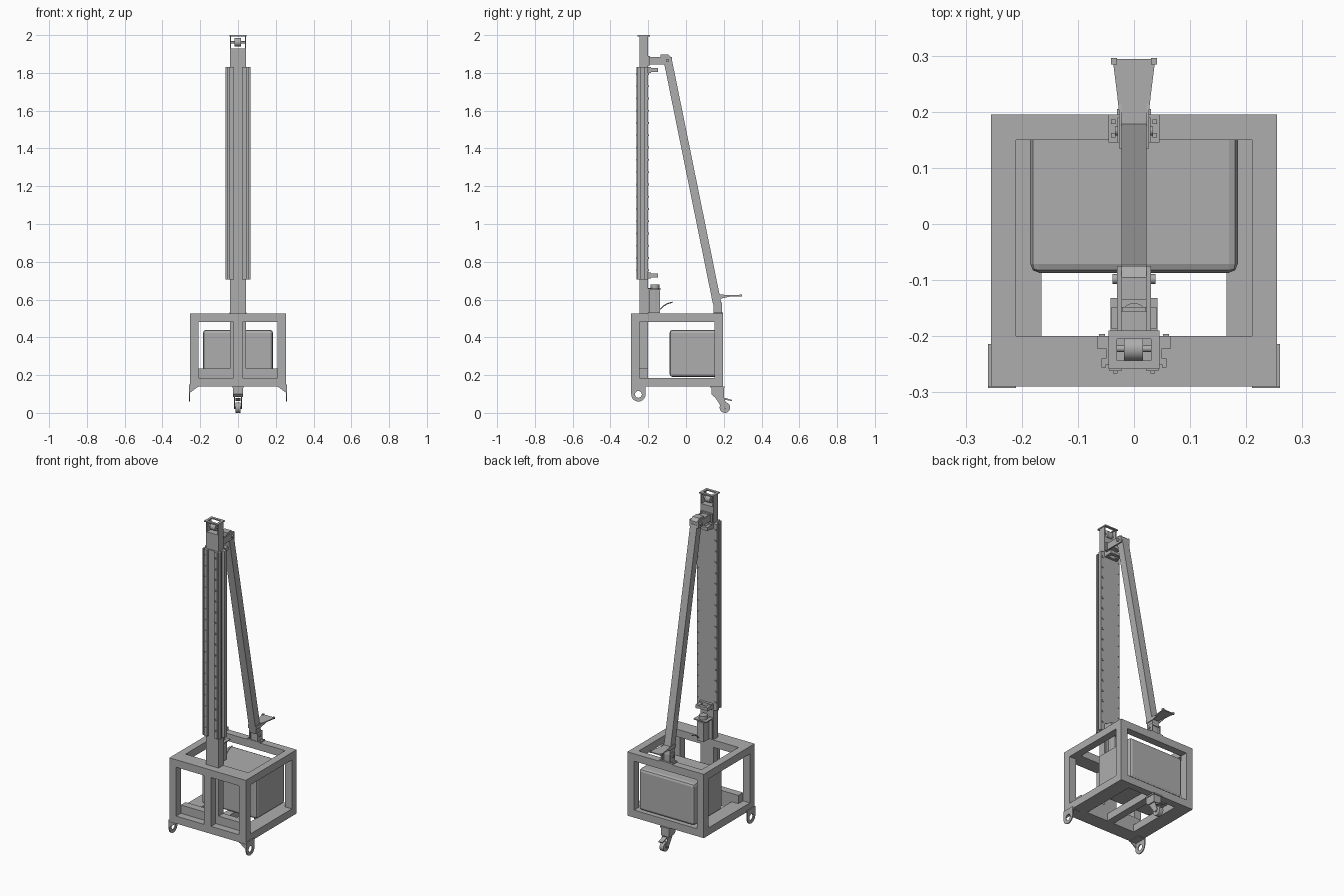
import bpy, bmesh, math
from mathutils import Vector

old = bpy.data.objects.get("Cube")
if old:
    bpy.data.objects.remove(old)

steel = bpy.data.materials.new("plain grey steel")
steel.use_nodes = True
GREY = (0.42, 0.42, 0.42, 1)
steel.diffuse_color = GREY
steel.node_tree.nodes["Principled BSDF"].inputs["Base Color"].default_value = GREY


def finish(name, bm):
    bmesh.ops.recalc_face_normals(bm, faces=bm.faces)
    mesh = bpy.data.meshes.new(name)
    bm.to_mesh(mesh)
    bm.free()
    mesh.materials.append(steel)
    ob = bpy.data.objects.new(name, mesh)
    bpy.context.collection.objects.link(ob)
    return ob


def box(name, x, y, z, bevel=0, segments=3):
    """Box from (min, max) pairs."""
    bm = bmesh.new()
    bmesh.ops.create_cube(bm, size=1)
    for v in bm.verts:
        v.co = [p[0] if c < 0 else p[1] for c, p in zip(v.co, (x, y, z))]
    ob = finish(name, bm)
    if bevel:
        mod = ob.modifiers.new("rounding", "BEVEL")
        mod.width, mod.segments = bevel, segments
    return ob


def pair(name, x, y, z):
    """Box on the left and its mirror on the right."""
    box("left_" + name, x, y, z)
    box("right_" + name, (-x[1], -x[0]), y, z)


def prism(name, points, axis, lo, hi):
    """Outline extruded along x ('X': points are y,z) or z ('Z': points are x,y)."""
    bm = bmesh.new()
    place = (lambda p, d: (d, p[0], p[1])) if axis == "X" else (lambda p, d: (p[0], p[1], d))
    a = [bm.verts.new(place(p, lo)) for p in points]
    b = [bm.verts.new(place(p, hi)) for p in points]
    bm.faces.new(a)
    bm.faces.new(b)
    for i in range(len(a)):
        j = (i + 1) % len(a)
        bm.faces.new((a[i], a[j], b[j], b[i]))
    return finish(name, bm)


def cylinder(name, start, end, radius, sides=24):
    start, end = Vector(start), Vector(end)
    bm = bmesh.new()
    bmesh.ops.create_cone(bm, cap_ends=True, segments=sides, radius1=radius,
                          radius2=radius, depth=(end - start).length)
    ob = finish(name, bm)
    ob.location = (start + end) / 2
    ob.rotation_mode = "QUATERNION"
    ob.rotation_quaternion = (end - start).to_track_quat("Z", "Y")
    for p in ob.data.polygons:
        p.use_smooth = len(p.vertices) == 4
    return ob


# Base frame
T = 0.045
W, F, B, LOW, TOP = 0.255, -0.29, 0.195, 0.14, 0.525
for level, z in (("lower", (LOW, LOW + T)), ("upper", (TOP - T, TOP))):
    box(level + "_front_beam", (-W, W), (F, F + T), z)
    box(level + "_back_beam", (-W, W), (B - T, B), z)
    pair(level + "_side_beam", (W - T, W), (F + T, B - T), z)
for end, y in (("front", (F, F + T)), ("back", (B - T, B))):
    pair(end + "_corner_post", (W - T, W), y, (LOW + T, TOP - T))
box("front_centre_post", (-0.023, 0.023), (F, F + T), (LOW + T, TOP - T))
box("upper_mast_beam", (T - W, W - T), (F + T, F + 2 * T), (TOP - T, TOP))
box("lower_mast_beam", (T - W, W - T), (F + T, F + 2 * T), (LOW, 0.235))
pair("tray_rail", (0.165, W - T), (F + 2 * T, B - T), (LOW, LOW + T))
box("centre_floor_beam", (-0.023, 0.023), (F + 2 * T, B - T), (LOW, LOW + T))

# Counterweight case
box("counterweight", (-0.185, 0.185), (-0.087, 0.188), (0.19, 0.44), 0.016, 2)

# Front wheel brackets: rounded plates with an axle hole and a gusset
for side, s in (("left", 1), ("right", -1)):
    cy, cz, r = -0.252, 0.098, 0.038
    outline = [(F, LOW + 0.01)]
    outline += [(cy + r * math.cos(a), cz + r * math.sin(a))
                for a in (math.pi + math.pi * i / 16 for i in range(17))]
    outline += [(-0.214, LOW + 0.01)]
    plate = prism(side + "_wheel_plate", outline, "X", s * 0.254, s * 0.26)
    hole = cylinder(side + "_axle_cutter", (s * 0.2, cy, cz), (s * 0.3, cy, cz), 0.018)
    hole.hide_render = True
    hole.hide_viewport = True
    cut = plate.modifiers.new("axle hole", "BOOLEAN")
    cut.operation, cut.object, cut.solver = "DIFFERENCE", hole, "EXACT"
    bm = bmesh.new()
    vs = [bm.verts.new((s * x, y, z)) for y in (F, F + 0.005)
          for x, z in ((0.21, LOW), (0.256, LOW), (0.256, 0.105))]
    for f in ((0, 1, 2), (3, 5, 4), (0, 3, 4, 1), (1, 4, 5, 2), (2, 5, 3, 0)):
        bm.faces.new([vs[i] for i in f])
    finish(side + "_wheel_gusset", bm)
    box(side + "_wheel_top_plate", sorted((s * 0.21, s * 0.26)), (F - 0.002, -0.214), (LOW - 0.004, LOW))

# Rear caster
box("caster_mount", (-0.03, 0.03), (0.13, 0.205), (0.132, LOW))
prism("caster_block", [(0.135, LOW), (0.2, LOW), (0.2, 0.085), (0.15, 0.085), (0.135, 0.1)], "X", -0.026, 0.026)
for side, s in (("left", 1), ("right", -1)):
    prism(side + "_caster_fork", [(0.15, 0.088), (0.198, 0.088), (0.22, 0.03), (0.205, 0.02), (0.188, 0.03)],
          "X", s * 0.016, s * 0.02)
cylinder("caster_wheel", (-0.013, 0.206, 0.028), (0.013, 0.206, 0.028), 0.028)
cylinder("caster_axle", (-0.022, 0.206, 0.028), (0.022, 0.206, 0.028), 0.007, 12)
prism("caster_brake", [(0.19, 0.078), (0.205, 0.08), (0.245, 0.068), (0.243, 0.062), (0.205, 0.07)], "X", -0.013, 0.013)

# Mast with sliding rails
box("mast_tube", (-0.042, 0.042), (-0.245, -0.2), (0.235, 1.93))
box("mast_sleeve", (-0.05, 0.05), (-0.25, -0.2), (0.705, 1.83))
pair("front_guide", (0.022, 0.044), (-0.262, -0.25), (0.705, 1.83))
pair("side_guide", (0.05, 0.066), (-0.222, -0.2), (0.705, 1.83))
pair("guide_lip", (0.05, 0.058), (-0.256, -0.24), (0.705, 1.83))
for i in range(17):
    z = 0.75 + i * 0.065
    pair("front_bolt_%d" % i, (0.029, 0.037), (-0.266, -0.262), (z, z + 0.009))
    pair("back_bolt_%d" % i, (0.052, 0.062), (-0.2, -0.196), (z, z + 0.009))

# Open mast head with pulley
pair("head_cheek", (0.036, 0.042), (-0.245, -0.2), (1.93, 2.0))
pair("head_side_lip", (0.03, 0.045), (-0.258, -0.19), (1.993, 2.0))
for end, y in (("front", (-0.258, -0.243)), ("back", (-0.205, -0.19))):
    box("head_%s_lip" % end, (-0.03, 0.03), y, (1.993, 2.0))
cylinder("head_pulley", (-0.018, -0.222, 1.962), (0.016, -0.222, 1.962), 0.022)
cylinder("head_pulley_axle", (-0.036, -0.222, 1.962), (0.036, -0.222, 1.962), 0.006, 12)

# Brackets on the back of the mast
for name, z in (("upper", 1.8), ("lower", 0.712)):
    box(name + "_stop_plate", (-0.042, 0.042), (-0.2, -0.185), (z, z + 0.032))
    pair(name + "_stop_arm", (0.02, 0.04), (-0.185, -0.148), (z + 0.004, z + 0.025))
    box(name + "_stop_bridge", (-0.02, 0.02), (-0.168, -0.148), (z + 0.006, z + 0.022))

# Winch at the foot of the mast
prism("winch_body", [(-0.2, 0.53), (-0.137, 0.53), (-0.137, 0.645), (-0.15, 0.66), (-0.2, 0.66)], "X", -0.022, 0.022)
box("winch_top_plate", (-0.042, 0.042), (-0.2, -0.132), (0.652, 0.658))
pair("winch_flange", (0.022, 0.04), (-0.2, -0.19), (0.53, 0.652))
cylinder("winch_drum", (0, -0.165, 0.54), (0, -0.165, 0.68), 0.024)
crank = [(-0.137, 0.548), (-0.12, 0.565), (-0.1, 0.578), (-0.072, 0.586)]
for i, (a, b) in enumerate(zip(crank, crank[1:])):
    cylinder("crank_arm_%d" % i, (0.012, *a), (0.012, *b), 0.003, 8)

# Diagonal brace and its fittings
prism("diagonal_brace", [(0.143, 0.575), (0.188, 0.575), (-0.073, 1.862), (-0.118, 1.862)], "X", -0.0225, 0.0225)
box("brace_foot_plate", (-0.045, 0.045), (0.145, 0.195), (TOP, TOP + 0.006))
pair("brace_foot_cheek", (0.023, 0.029), (0.145, 0.19), (TOP, 0.585))
for y in (0.158, 0.182):
    pair("foot_bolt", (0.033, 0.041), (y - 0.004, y + 0.004), (TOP, TOP + 0.01))
cylinder("brace_foot_pin", (-0.034, 0.166, 0.562), (0.034, 0.166, 0.562), 0.008, 12)
box("brace_foot_core", (-0.018, 0.018), (0.15, 0.183), (TOP, 0.58))
box("brace_head_plate", (-0.04, 0.04), (-0.2, -0.19), (1.84, 1.89))
pair("brace_head_arm", (0.0225, 0.03), (-0.19, -0.075), (1.845, 1.885))
box("brace_head_bridge", (-0.0225, 0.0225), (-0.19, -0.155), (1.85, 1.88))
prism("brace_head_cap", [(-0.135, 1.855), (-0.075, 1.855), (-0.075, 1.88), (-0.095, 1.897), (-0.135, 1.897)],
      "X", -0.0225, 0.0225)
cylinder("brace_head_pin", (-0.038, -0.098, 1.865), (0.038, -0.098, 1.865), 0.009, 12)

# Flared foot pedal behind the brace
prism("pedal_plate", [(-0.024, 0.175), (0.024, 0.175), (0.03, 0.23), (0.038, 0.294), (-0.038, 0.294), (-0.03, 0.23)],
      "Z", 0.617, 0.623)
for side, s in (("left", 1), ("right", -1)):
    prism(side + "_pedal_rib", [(0.135, 0.605), (0.185, 0.605), (0.245, 0.618), (0.185, 0.628), (0.135, 0.628)],
          "X", s * 0.0225, s * 0.027)
pair("pedal_hook", (0.03, 0.041), (0.284, 0.296), (0.617, 0.627))
